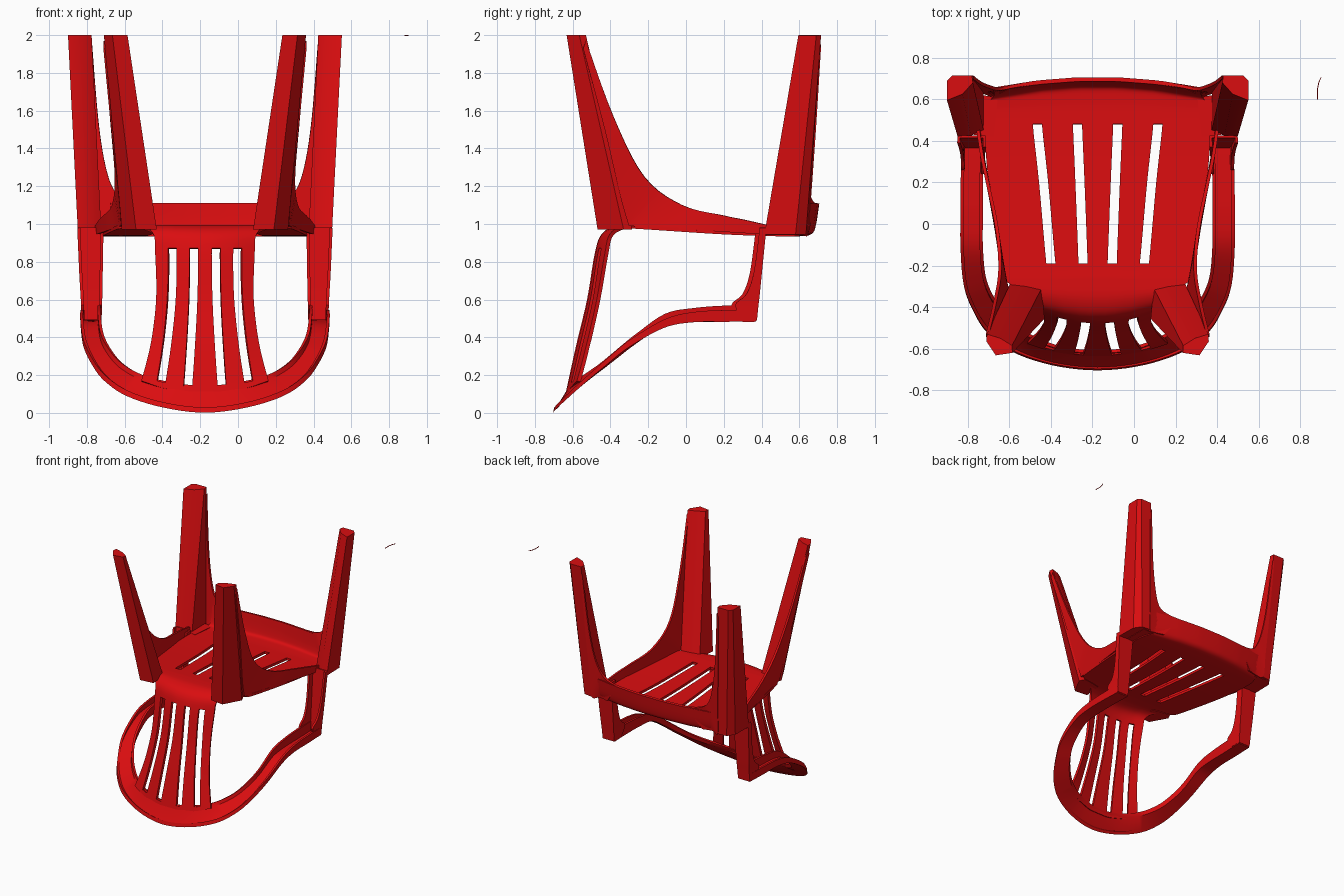
import bpy
import bmesh

default = bpy.data.objects.get("Cube")
if default:
    bpy.data.objects.remove(default, do_unlink=True)

CENTRE = -0.175      # x of the chair's own mirror plane
parts = []

red = bpy.data.materials.new("red_plastic")
red.use_nodes = True
colour = (0.7, 0.004, 0.005, 1)
red.diffuse_color = colour
red.node_tree.nodes["Principled BSDF"].inputs["Base Color"].default_value = colour


def smooth(rows, steps):
    """Catmull-Rom interpolation of equal-length number rows."""
    out = []
    last = len(rows) - 1
    for i in range(last):
        p, q, r, s = (rows[max(0, min(last, i + d))] for d in (-1, 0, 1, 2))
        for n in range(steps):
            t = n / steps
            out.append(tuple(
                b + 0.5 * t * (c - a + t * (2*a - 5*b + 4*c - d + t * (3*(b - c) + d - a)))
                for a, b, c, d in zip(p, q, r, s)))
    return out + [tuple(rows[-1])]


def loft(name, rows, closed=False, mirror=True, thick=0, keep=None):
    """Skin a list of point rows into a capped tube or a plate."""
    bm = bmesh.new()
    grid = [[bm.verts.new(p) for p in row] for row in rows]
    width = len(grid[0])
    for low, high in zip(grid, grid[1:]):
        for j in range(width if closed else width - 1):
            k = (j + 1) % width
            quad = (low[j], low[k], high[k], high[j])
            if keep is None or keep(j, sum((v.co for v in quad), quad[0].co * 0) / 4):
                bm.faces.new(quad)
    if closed:
        bm.faces.new(grid[0])
        bm.faces.new(grid[-1])
    bmesh.ops.recalc_face_normals(bm, faces=bm.faces)
    bmesh.ops.delete(bm, geom=[v for v in bm.verts if not v.link_faces], context='VERTS')
    mesh = bpy.data.meshes.new(name)
    bm.to_mesh(mesh)
    bm.free()
    mesh.materials.append(red)
    ob = bpy.data.objects.new(name, mesh)
    ob.location.x = CENTRE
    bpy.context.collection.objects.link(ob)
    if thick:
        mod = ob.modifiers.new("thickness", 'SOLIDIFY')
        mod.thickness = thick
        mod.offset = 0
    if mirror:
        ob.modifiers.new("mirror", 'MIRROR')
    parts.append(ob)


# Seat and backrest: one slotted sheet, from front lip to top rail
# y, z, bow, half width, outer slot, inner slot
stations = [
    (.697, 1.11, -.2, .50, .29, .10),
    (.68, 1.0, -.2, .50, .29, .10),
    (.66, .955, -.2, .51, .29, .10),
    (.60, .945, -.1, .53, .29, .10),
    (.48, .945, 0, .545, .29, .097),
    (.2, .955, 0, .525, .26, .085),
    (-.19, .98, 0, .47, .225, .07),
    (-.28, .985, 0, .435, .21, .067),
    (-.37, .98, .3, .33, .19, .063),
    (-.44, .94, .6, .27, .18, .06),
    (-.475, .84, .8, .26, .17, .058),
    (-.515, .6, .8, .255, .175, .062),
    (-.575, .35, .7, .285, .20, .075),
    (-.63, .10, .55, .335, .235, .092),
]
SLOT = 0.022
sheet = []
for y, z, bow, w, b, a in smooth(stations, 5):
    half = [a - SLOT, a + SLOT, b - SLOT, b + SLOT, w]
    lift = max(0, 0.4 - z) * 2
    sheet.append([(u, y + bow * u * u, z + lift * u * u)
                  for u in [-h for h in reversed(half)] + half])


def solid(column, c):
    in_seat = -0.19 < c.y < 0.48 and c.z < 1.05
    in_back = 0.15 < c.z < 0.86
    return column % 2 == 0 or not (in_seat or in_back)


loft("seat_and_backrest", sheet, mirror=False, thick=0.02, keep=solid)

# Armrest loop, an upturned channel: outer edge, inner edge, lip height
arm = [
    (.645, .37, .488, .555, .37, .488, .08),
    (.651, .2, .488, .56, .2, .488, .08),
    (.652, .03, .485, .56, .03, .485, .07),
    (.652, -.12, .455, .56, -.12, .465, .06),
    (.637, -.3, .355, .545, -.27, .37, .05),
    (.592, -.42, .26, .50, -.375, .29, .042),
    (.527, -.52, .175, .435, -.46, .225, .035),
    (.41, -.61, .095, .33, -.545, .17, .03),
    (.22, -.675, .035, .18, -.605, .135, .025),
    (0, -.70, .008, 0, -.625, .115, .025),
]
other_arm = [(-o, oy, oz, -i, iy, iz, d) for o, oy, oz, i, iy, iz, d in arm[-2::-1]]
loft("armrest_loop", [
    [(ou, oy + .01, oz + d * .7), (ou, oy, oz), (iu, iy, iz), (iu, iy + .01, iz + d)]
    for ou, oy, oz, iu, iy, iz, d in smooth(arm + other_arm, 5)],
    mirror=False, thick=0.016)

# Arm supports, the same channel turned upright: z, lip y, floor y, inner u, outer u
support = [
    (.49, .29, .37, .555, .645),
    (.57, .24, .378, .553, .648),
    (.63, .30, .385, .551, .651),
    (.75, .34, .397, .549, .658),
    (.98, .37, .42, .545, .668),
]
loft("arm_support", [
    [(i, near, z), (i, far, z), (o, far, z), (o, near + .02, z)]
    for z, near, far, i, o in smooth(support, 4)], thick=0.016)


# Legs: tapered, with a ridge on the inner side and a rounded outer corner
def leg(name, base_z, base, tip):
    loft(name, [[(u, y, base_z) for u, y in base], [(u, y, 2) for u, y in tip]], closed=True)


leg("front_leg", .945,
    [(.672, .415), (.61, .425), (.548, .45), (.55, .645), (.63, .635), (.668, .58)],
    [(.725, .595), (.65, .625), (.60, .68), (.605, .715), (.70, .715), (.725, .69)])
leg("rear_leg", .97,
    [(.27, -.31), (.255, -.455), (.365, -.468), (.44, -.33), (.42, -.285), (.335, -.295)],
    [(.412, -.585), (.41, -.62), (.49, -.632), (.535, -.565), (.533, -.53), (.468, -.55)])


# Curved skirts blending the legs into the seat: free edge, then fixed edge
def skirt(name, rows):
    loft(name, [[r[:3], r[3:]] for r in smooth(rows, 5)], thick=0.016)


skirt("side_skirt", [
    (.53, -.53, 1.97, .53, -.545, 1.93),
    (.495, -.38, 1.56, .488, -.43, 1.5),
    (.47, -.22, 1.25, .44, -.32, 1.05),
    (.485, -.02, 1.10, .45, -.25, .985),
    (.53, .2, 1.045, .51, .1, .965),
    (.555, .32, 1.02, .555, .34, .95),
    (.575, .45, .99, .575, .47, .945),
])
skirt("front_skirt", [
    (.598, .706, 1.95, .61, .706, 1.92),
    (.565, .68, 1.55, .59, .68, 1.5),
    (.525, .662, 1.3, .57, .655, 1.15),
    (.475, .65, 1.17, .56, .64, .95),
    (.40, .664, 1.125, .50, .62, .95),
    (.30, .68, 1.11, .42, .64, .95),
])

# Corner web closing the seat beside each front leg
loft("seat_corner", [
    [(.48, .61, .95), (.60, .625, .95)],
    [(.50, .42, .95), (.60, .43, .95)]], thick=0.016)

# Loose sliver of moulding flash beside one foot
sliver = [(1.058, .60), (1.058, .65), (1.064, .68), (1.075, .705)]
loft("loose_sliver", [[(x - .002, y, 1.998), (x + .002, y, 1.998)]
                      for x, y in sliver], mirror=False, thick=0.004)

# Bake the modifiers and shade smooth with crisp edges
bpy.ops.object.select_all(action='DESELECT')
for ob in parts:
    ob.select_set(True)
bpy.context.view_layer.objects.active = parts[0]
bpy.ops.object.convert(target='MESH')
bpy.ops.object.shade_smooth_by_angle(angle=0.6)
